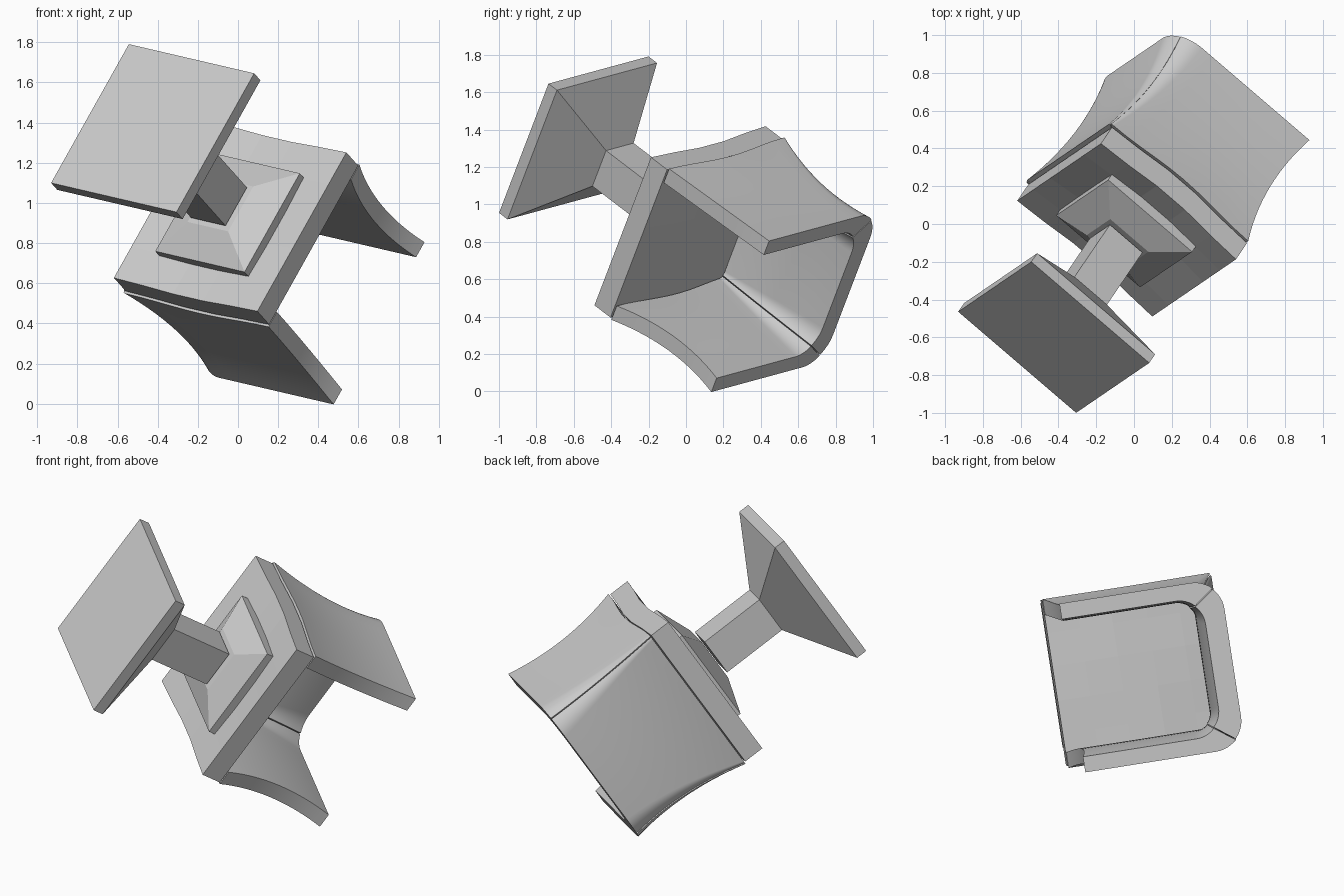
import bpy, bmesh
from math import sin, cos, pi, radians
from mathutils import Matrix, Vector

if "Cube" in bpy.data.objects:
    bpy.data.objects.remove(bpy.data.objects["Cube"])

# Tilted chair frame: local x = chair front, y = chair side, z = chair up
front = Vector((.748, -.641, -.174)).normalized()
side = Vector((-.462, -.318, -.828))
side = (side - front * side.dot(front)).normalized()
up = front.cross(side)
ORIGIN = Vector((-.425, -.60, 1.3725))
FRAME = Matrix((front, side, up)).transposed().to_4x4()
FRAME.translation = ORIGIN


def add_object(name, bm, smooth=False):
    bmesh.ops.recalc_face_normals(bm, faces=bm.faces)
    bm.transform(FRAME)
    mesh = bpy.data.meshes.new(name)
    bm.to_mesh(mesh)
    bm.free()
    ob = bpy.data.objects.new(name, mesh)
    bpy.context.collection.objects.link(ob)
    if smooth:
        bpy.ops.object.select_all(action='DESELECT')
        ob.select_set(True)
        bpy.context.view_layer.objects.active = ob
        bpy.ops.object.shade_smooth_by_angle(angle=radians(30))
    return ob


def square_stack(name, levels):
    """Stacked square sections given as (height, half width)."""
    bm = bmesh.new()
    rings = [[bm.verts.new((x * h, y * h, z)) for x, y in
              ((-1, -1), (1, -1), (1, 1), (-1, 1))] for z, h in levels]
    for a, b in zip(rings, rings[1:]):
        for i in range(4):
            j = (i + 1) % 4
            bm.faces.new((a[i], a[j], b[j], b[i]))
    bm.faces.new(rings[0])
    bm.faces.new(rings[-1])
    return add_object(name, bm)


def skin(bm, o, i):
    """Close two matching vertex grids into a solid sheet."""
    rows, m = len(o) - 1, len(o[0]) - 1
    for g in (o, i):
        for k in range(rows):
            for c in range(m):
                bm.faces.new((g[k][c], g[k][c + 1], g[k + 1][c + 1], g[k + 1][c]))
    for k in (0, rows):
        for c in range(m):
            bm.faces.new((o[k][c], o[k][c + 1], i[k][c + 1], i[k][c]))
    for c in (0, m):
        for k in range(rows):
            bm.faces.new((o[k][c], o[k + 1][c], i[k + 1][c], i[k][c]))


# Base with tapered foot and stem
square_stack("base_and_stem", [(0, .4175), (.065, .4175), (.30, .115), (.695, .115)])
# Bracket under the seat
square_stack("seat_bracket", [(.71, .135), (.785, .297), (.87, .297)])

HALF = .478


def bow(x, y=HALF):
    """Seat rise: arched along the sides, gently domed inside, flat at the front edge."""
    def f(t):
        return max(0, cos(t / HALF * pi / 2)) ** 2
    return .03 * f(x) + .02 * f(y) * min(1, 2.5 * (1 - abs(x) / HALF)) * (1 - f(x))


# Seat slab
bm = bmesh.new()
cuts = [-HALF, -.29, -.1, .1, .29, HALF]
grids = [[[bm.verts.new((x, y, z + bow(x, y))) for x in cuts] for y in cuts]
         for z in (.812, .935)]
skin(bm, *grids)
add_object("seat", bm)

# Upright shell: waisted at mid height, corners rounder towards the top
TOP = 1.677


def plan(s, inside, part):
    """Plan curve of one shell face at height fraction s."""
    waist = 4 * s * (1 - s)
    xf = .475 - .033 * s - .045 * waist
    xb = -.50 + .012 * s + .045 * waist + inside * (.09 + .03 * s)
    q = .482 - .027 * waist - inside * .09
    r = .03 + .12 * s if inside else .02 + .15 * s ** 1.2
    cx, cy = xb + r, q - r

    def arc(a0, a1):
        return [(cx - r * sin(a0 + (a1 - a0) * i / 6),
                 cy + r * cos(a0 + (a1 - a0) * i / 6)) for i in range(7)]
    if part == "arm":
        return [(xf + (cx - xf) * i / 10, q) for i in range(10)] + arc(0, pi / 4)
    half = arc(pi / 4, pi / 2)
    return half + [(x, -y) for x, y in reversed(half)]


def shell(name, part, mirror=1, shift=0):
    bm = bmesh.new()
    rows = 14
    grids = []
    for inside in (0, 1):
        grid = []
        for k in range(rows + 1):
            s = k / rows
            row = []
            for x, y in plan(s, inside, part):
                z0 = .943 + (bow(x) if part == "arm" else 0)
                row.append(bm.verts.new((x, mirror * (y + shift), z0 + (TOP - z0) * s)))
            grid.append(row)
        grids.append(grid)
    skin(bm, *grids)
    return add_object(name, bm, True)


shell("backrest", "back")
for label, sgn in (("left", 1), ("right", -1)):
    shell(label + "_armrest", "arm", sgn, .006)
